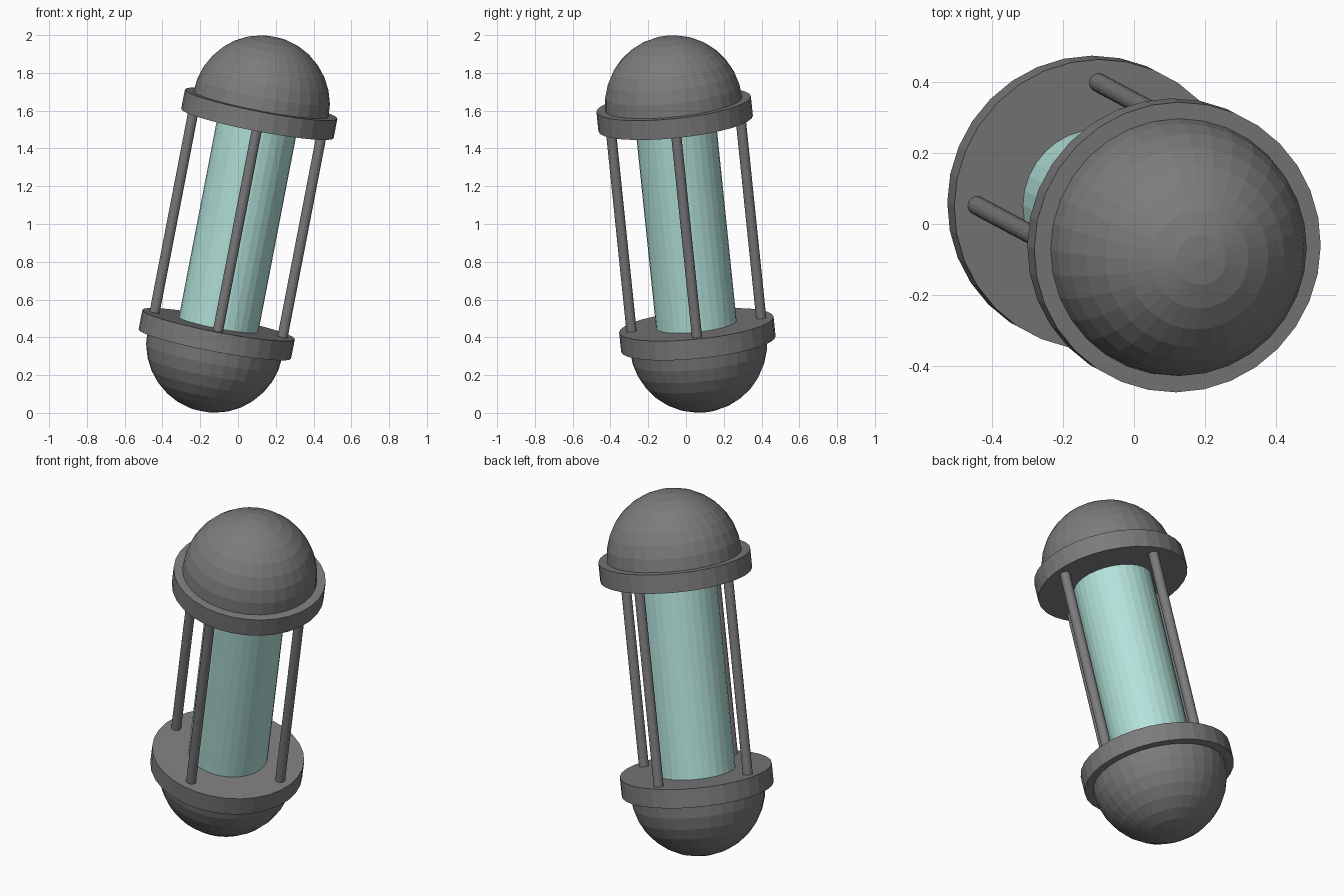
import bpy, bmesh, math
from mathutils import Vector, Matrix

if "Cube" in bpy.data.objects:
    bpy.data.objects.remove(bpy.data.objects["Cube"])

# Whole model leans along this axis, through its centre at z = 1
AXIS = Vector((0.193, -0.103, 1)).normalized()
ROT = Vector((0, 0, 1)).rotation_difference(AXIS).to_matrix().to_4x4()
TILT = Matrix.Translation((0, 0, 1)) @ ROT


def make_material(name, color):
    mat = bpy.data.materials.new(name)
    mat.diffuse_color = (*color, 1)
    mat.use_nodes = True
    mat.node_tree.nodes["Principled BSDF"].inputs["Base Color"].default_value = mat.diffuse_color
    return mat


glass = make_material("pale_teal", (0.45, 0.76, 0.70))
metal = make_material("dark_grey", (0.2, 0.2, 0.2))


def finish(name, bm, material):
    mesh = bpy.data.meshes.new(name)
    bm.to_mesh(mesh)
    bm.free()
    mesh.materials.append(material)
    obj = bpy.data.objects.new(name, mesh)
    bpy.context.collection.objects.link(obj)
    obj.matrix_world = TILT
    return obj


def cylinder(name, radius, z0, z1, sides=32, x=0, y=0, material=metal):
    bm = bmesh.new()
    bmesh.ops.create_cone(bm, cap_ends=True, segments=sides, radius1=radius,
                          radius2=radius, depth=z1 - z0,
                          matrix=Matrix.Translation((x, y, (z0 + z1) / 2)))
    return finish(name, bm, material)


def dome(name, radius, z, side):
    bm = bmesh.new()
    bmesh.ops.create_uvsphere(bm, u_segments=32, v_segments=16, radius=radius)
    # Keep only the outward half
    low = [v for v in bm.verts if v.co.z * side < -0.001]
    bmesh.ops.delete(bm, geom=low, context='VERTS')
    bmesh.ops.translate(bm, verts=bm.verts, vec=(0, 0, z * side))
    return finish(name, bm, metal)


# End flanges and domes
for label, s in (("top", 1), ("bottom", -1)):
    a, b = sorted((0.545 * s, 0.65 * s))
    cylinder(label + "_flange", 0.411, a, b)
    dome(label + "_dome", 0.364, 0.65, s)

# Central tube
cylinder("glass_tube", 0.214, -0.56, 0.56, material=glass)

# Four guard rods
for i in range(4):
    ang = i * math.pi / 2
    cylinder(f"guard_rod_{i + 1}", 0.027, -0.56, 0.56, 16,
             0.345 * math.cos(ang), 0.345 * math.sin(ang))
